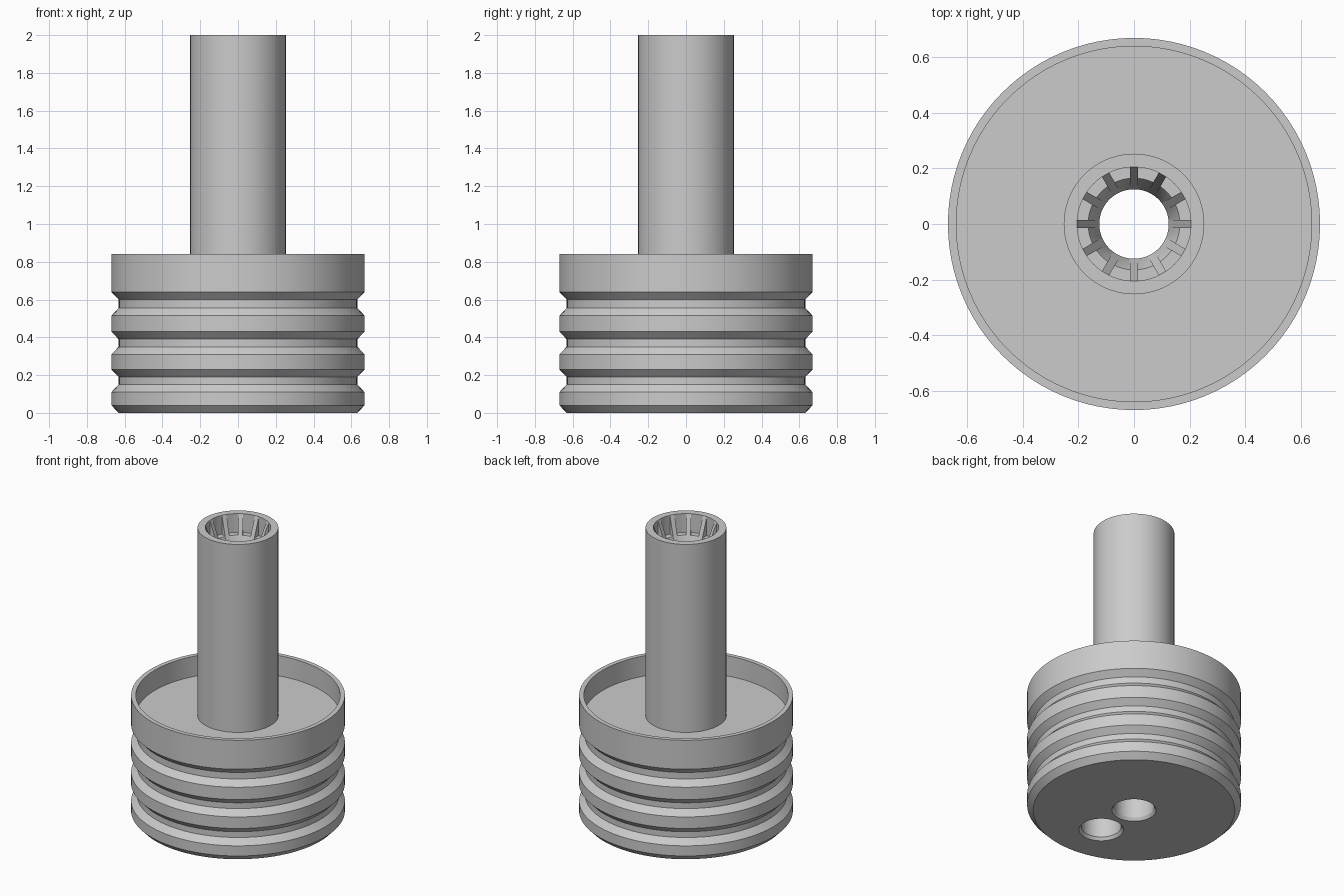
import bpy
import bmesh
from math import radians, tau
from mathutils import Matrix

cube = bpy.data.objects.get("Cube")
if cube:
    bpy.data.objects.remove(cube, do_unlink=True)

grey = bpy.data.materials.new("plain grey")
grey.use_nodes = True
colour = (0.6, 0.6, 0.6, 1)
grey.diffuse_color = colour
grey.node_tree.nodes["Principled BSDF"].inputs["Base Color"].default_value = colour

STEPS = 96
BORE = 0.125
RIM = 0.67
GROOVE = 0.632
FLOOR = 0.70
TOP = 2.0


def finish(name, bm):
    """Turn a bmesh into a named grey object."""
    bmesh.ops.recalc_face_normals(bm, faces=bm.faces)
    mesh = bpy.data.meshes.new(name)
    bm.to_mesh(mesh)
    bm.free()
    obj = bpy.data.objects.new(name, mesh)
    bpy.context.collection.objects.link(obj)
    mesh.materials.append(grey)
    return obj


def lathe(name, profile, steps=STEPS):
    """Revolve a closed loop of (radius, height) points about z."""
    bm = bmesh.new()
    verts = [bm.verts.new((r, 0, z)) for r, z in profile]
    edges = [bm.edges.new((a, b)) for a, b in zip(verts, verts[1:] + verts[:1])]
    bmesh.ops.spin(bm, geom=verts + edges, cent=(0, 0, 0), axis=(0, 0, 1),
                   angle=tau, steps=steps, use_merge=True)
    bmesh.ops.remove_doubles(bm, verts=bm.verts, dist=0.0001)
    return finish(name, bm)


def smooth(obj):
    bpy.ops.object.select_all(action="DESELECT")
    obj.select_set(True)
    bpy.context.view_layer.objects.active = obj
    bpy.ops.object.shade_smooth_by_angle(angle=radians(25))


# Grooved piston body with a shallow cup on top and a central bore
outline = [(BORE, 0.02), (0.138, 0), (GROOVE, 0), (RIM, 0.04)]
for low, high in ((0.11, 0.19), (0.31, 0.39), (0.515, 0.60)):
    outline += [(RIM, low), (GROOVE, low + 0.04), (GROOVE, high), (RIM, high + 0.04)]
outline += [(RIM, 0.84), (0.64, 0.84), (0.64, FLOOR), (BORE, FLOOR)]
body = lathe("piston_body", outline)

# Blind, chamfered hole in the underside
bm = bmesh.new()
for r1, r2, low, high in ((0.153, BORE, -0.02, 0.02), (BORE, BORE, 0.02, 0.5)):
    bmesh.ops.create_cone(bm, cap_ends=False, segments=64, radius1=r1, radius2=r2,
                          depth=high - low,
                          matrix=Matrix.Translation((0, -0.32, (low + high) / 2)))
bmesh.ops.remove_doubles(bm, verts=bm.verts, dist=0.0001)
bmesh.ops.holes_fill(bm, edges=[e for e in bm.edges if e.is_boundary], sides=0)
cutter = finish("hole_cutter", bm)
cutter.hide_render = True
cut = body.modifiers.new("underside_hole", "BOOLEAN")
cut.object = cutter
cut.solver = "EXACT"
bpy.context.view_layer.objects.active = body
bpy.ops.object.modifier_apply(modifier=cut.name)
bpy.data.objects.remove(cutter, do_unlink=True)

# Hollow stem with a stepped socket at its mouth
stem = lathe("stem", [(BORE, FLOOR), (0.253, FLOOR), (0.253, TOP), (0.205, TOP),
                      (0.205, 1.87), (0.165, 1.87), (BORE, 1.78)])

# Twelve sloping ribs inside the socket
bm = bmesh.new()
for i in range(12):
    turn = Matrix.Rotation(tau * i / 12, 4, "Z")
    sides = []
    for y in (-0.015, 0.015):
        points = [(0.205, TOP - 0.001), (BORE, 1.78), (0.21, 1.78)]
        sides.append([bm.verts.new(turn @ Matrix.Translation((r, y, z)).to_translation())
                      for r, z in points])
    a, b = sides
    bm.faces.new(a)
    bm.faces.new(b[::-1])
    for j in range(3):
        k = (j + 1) % 3
        bm.faces.new((a[j], b[j], b[k], a[k]))
finish("socket_ribs", bm)

smooth(body)
smooth(stem)
